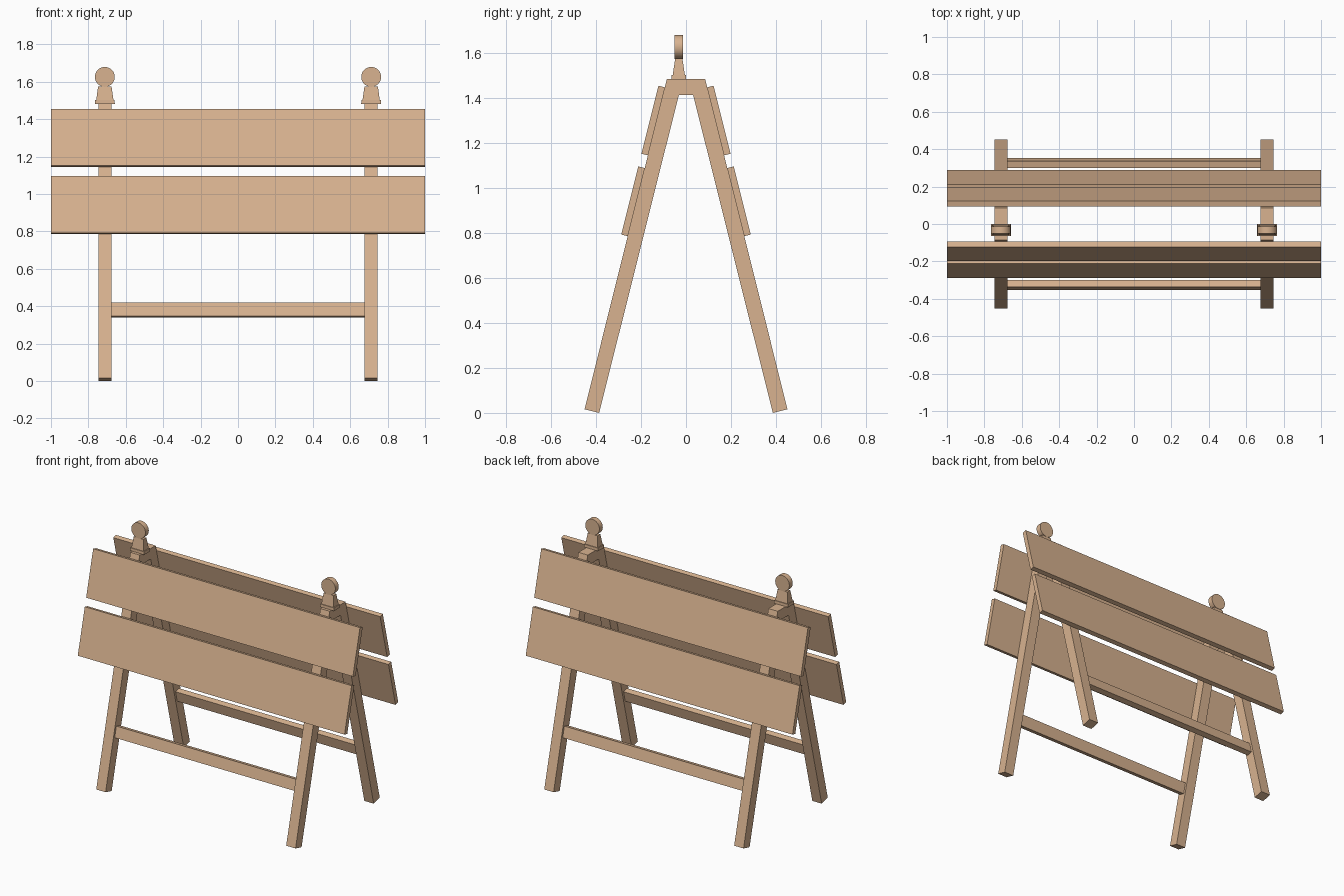
import bpy
import bmesh
import math
from mathutils import Vector

cube = bpy.data.objects.get("Cube")
if cube:
    bpy.data.objects.remove(cube, do_unlink=True)

# One wood colour throughout
wood = bpy.data.materials.new("tan_wood")
wood.use_nodes = True
TAN = (0.69, 0.45, 0.28, 1)
wood.diffuse_color = TAN
wood.node_tree.nodes["Principled BSDF"].inputs["Base Color"].default_value = TAN


def finish(name, bm):
    bmesh.ops.recalc_face_normals(bm, faces=bm.faces)
    mesh = bpy.data.meshes.new(name)
    bm.to_mesh(mesh)
    bm.free()
    mesh.materials.append(wood)
    obj = bpy.data.objects.new(name, mesh)
    bpy.context.collection.objects.link(obj)
    return obj


def prism(name, profile, x0, x1):
    """Extrude a (y, z) outline along x."""
    bm = bmesh.new()
    face = bm.faces.new([bm.verts.new((x0, y, z)) for y, z in profile])
    new = bmesh.ops.extrude_face_region(bm, geom=[face])["geom"]
    verts = [v for v in new if isinstance(v, bmesh.types.BMVert)]
    bmesh.ops.translate(bm, verts=verts, vec=(x1 - x0, 0, 0))
    return finish(name, bm)


def frustum(name, centre, bottom, top, height):
    """Tapered block; bottom and top are (x, y) sizes."""
    bm = bmesh.new()
    bmesh.ops.create_cube(bm, size=1)
    for v in bm.verts:
        size = top if v.co.z > 0 else bottom
        v.co = Vector(centre) + Vector((v.co.x * size[0], v.co.y * size[1],
                                        (v.co.z + 0.5) * height))
    return finish(name, bm)


# Leaning axes of the front legs: up the slope, and outward from it
FOOT = Vector((-0.451, 0.016))
UP = Vector((0.25, 1)).normalized()
OUT = Vector((-UP.y, UP.x))


def slab(name, s0, s1, t0, t1, half_width):
    """Long board parallel to the leg slope, on the front and the back."""
    corners = [FOOT + UP * s + OUT * t
               for s, t in ((s0, t0), (s1, t0), (s1, t1), (s0, t1))]
    for label, sign in (("front", 1), ("back", -1)):
        prism(f"{label}_{name}", [(sign * c.x, c.y) for c in corners],
              -half_width, half_width)


slab("upper_board", 1.163, 1.475, 0, 0.03, 1.0)
slab("lower_board", 0.793, 1.105, 0, 0.03, 1.0)
slab("crossbar", 0.346, 0.42, -0.052, -0.014, 0.685)

# A-shaped leg frames, each with a lamp on top
LEG_X, LAMP_Y = 0.712, -0.032
inner_foot = FOOT - OUT * 0.067
half = [tuple(FOOT), (-0.085, 1.483), (-0.032, 1.412), tuple(inner_foot)]
outline = [half[3], half[0], half[1]]
outline += [(-y, z) for y, z in reversed(outline)]
outline += [(-half[2][0], half[2][1]), half[2]]

for side, sign in (("left", 1), ("right", -1)):
    x = sign * LEG_X
    prism(f"{side}_leg_frame", outline, x - 0.035, x + 0.035)
    frustum(f"{side}_lamp_foot", (x, LAMP_Y, 1.482), (0.107, 0.066), (0.103, 0.064), 0.02)
    frustum(f"{side}_lamp_neck", (x, LAMP_Y, 1.502), (0.092, 0.054), (0.072, 0.032), 0.073)
    bpy.ops.mesh.primitive_cylinder_add(vertices=32, radius=0.053, depth=0.036,
                                        location=(x, LAMP_Y, 1.626),
                                        rotation=(math.pi / 2, 0, 0))
    lamp = bpy.context.object
    lamp.name = f"{side}_lamp_disc"
    lamp.data.materials.append(wood)
    bpy.ops.object.shade_smooth_by_angle(angle=math.radians(30))
